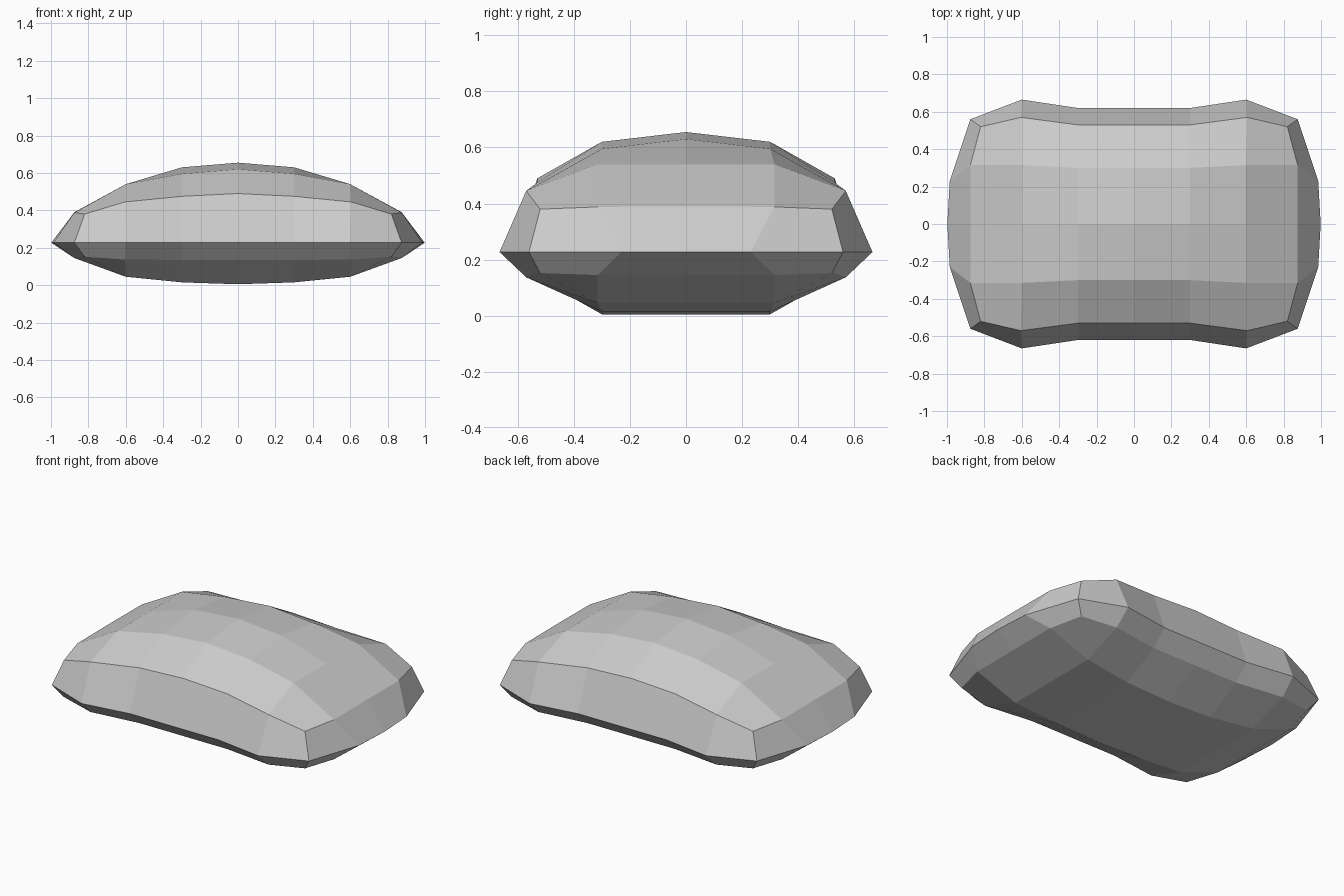
import bpy
import bmesh

cube = bpy.data.objects.get("Cube")
if cube:
    bpy.data.objects.remove(cube, do_unlink=True)

# Grey stone material
grey = bpy.data.materials.new("stone grey")
grey.use_nodes = True
colour = (0.6, 0.6, 0.6, 1)
grey.diffuse_color = colour
grey.node_tree.nodes["Principled BSDF"].inputs["Base Color"].default_value = colour

# One quarter: each column runs from the centre line to the long edge
# as (x, y, top z, bottom z)
columns = [
    [(0, 0, .655, .005), (0, .3, .62, .005), (0, .53, .49, .135)],
    [(.3, 0, .63, .015), (.3, .3, .595, .015), (.3, .53, .475, .135)],
    [(.6, 0, .54, .045), (.6, .315, .54, .045), (.605, .57, .445, .137)],
    [(.875, 0, .39, .145), (.875, .315, .388, .145), (.82, .52, .38, .152)],
]
# Widest outline, from the middle of the long side to the middle of the end
rim_points = [(0, .62), (.3, .62), (.6, .665), (.875, .56), (.985, .23), (.998, 0)]
RIM_Z = .227

bm = bmesh.new()
rim = [bm.verts.new((x, y, RIM_Z)) for x, y in rim_points]
for layer in (2, 3):
    grid = [[bm.verts.new((p[0], p[1], p[layer])) for p in col] for col in columns]
    # Domed sheet
    for a, b in zip(grid, grid[1:]):
        for j in range(2):
            bm.faces.new((a[j], b[j], b[j + 1], a[j + 1]))
    # Bevelled band joining the sheet to the rim
    border = [col[2] for col in grid] + [grid[3][1], grid[3][0]]
    for k in range(5):
        bm.faces.new((border[k], border[k + 1], rim[k + 1], rim[k]))

# Mirror the quarter across both axes and weld the seams
for axis in (0, 1):
    copy = bmesh.ops.duplicate(bm, geom=bm.verts[:] + bm.edges[:] + bm.faces[:])
    for item in copy["geom"]:
        if isinstance(item, bmesh.types.BMVert):
            item.co[axis] *= -1
    bmesh.ops.remove_doubles(bm, verts=bm.verts[:], dist=0.0005)
bmesh.ops.recalc_face_normals(bm, faces=bm.faces[:])

mesh = bpy.data.meshes.new("stone_body")
bm.to_mesh(mesh)
bm.free()
mesh.materials.append(grey)
stone = bpy.data.objects.new("stone_body", mesh)
bpy.context.scene.collection.objects.link(stone)
